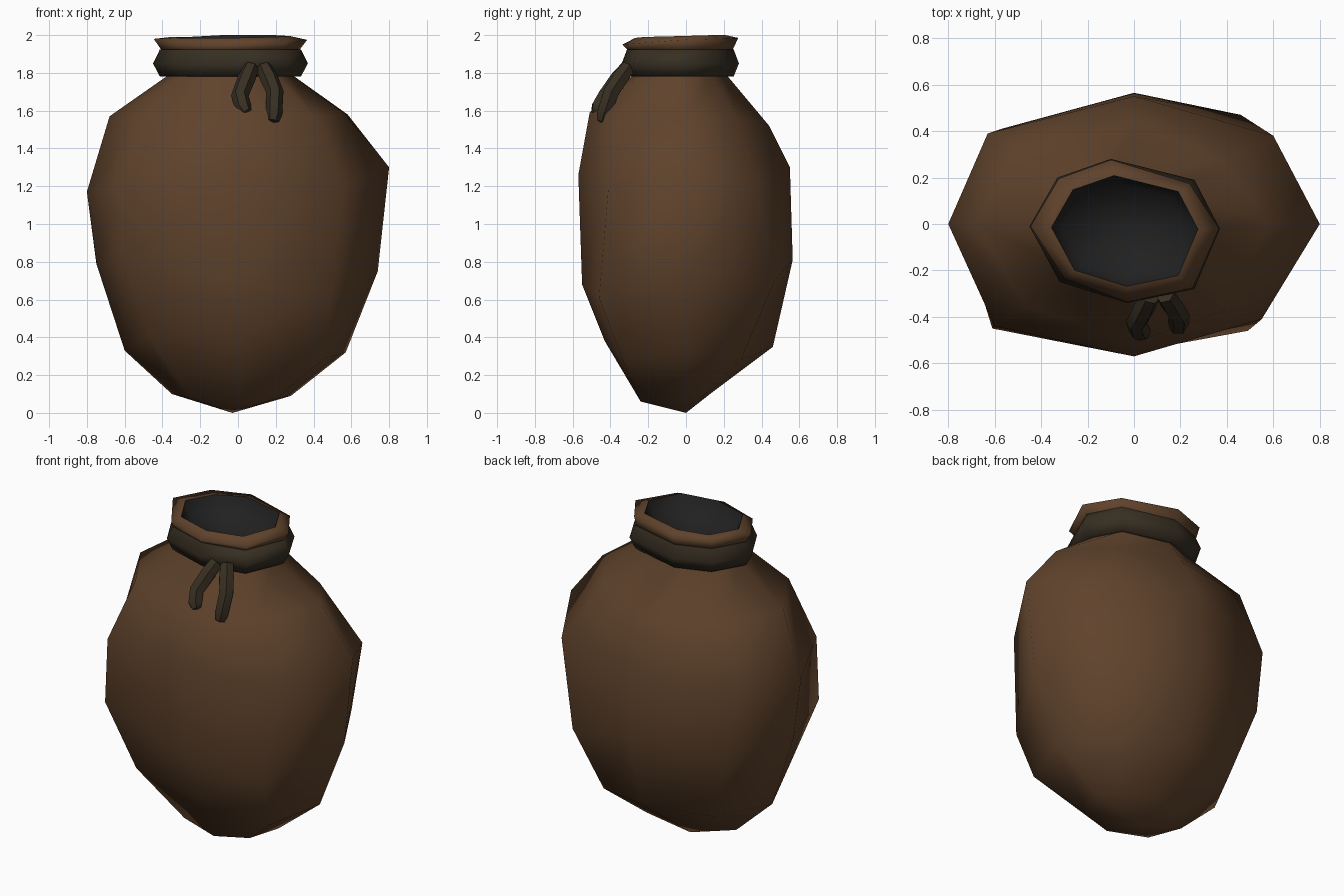
import bpy, math
from mathutils import Vector

if "Cube" in bpy.data.objects:
    bpy.data.objects.remove(bpy.data.objects["Cube"])

def material(name, rgb):
    m = bpy.data.materials.new(name)
    m.diffuse_color = (*rgb, 1)
    m.use_nodes = True
    m.node_tree.nodes["Principled BSDF"].inputs["Base Color"].default_value = m.diffuse_color
    return m

BROWN = material("brown leather", (0.116, 0.056, 0.025))
STRAP = material("dark strap", (0.038, 0.028, 0.016))
INSIDE = material("black inside", (0.015, 0.015, 0.015))

def loft(name, rings, mat, start=None, end=None, closed=False, angle=180):
    """Skin a list of equal rings, closing the ends with a point where given."""
    n = len(rings[0])
    verts = [v for r in rings for v in r]
    count = len(rings)
    faces = []
    for i in range(count if closed else count - 1):
        a, b = i * n, ((i + 1) % count) * n
        for k in range(n):
            j = (k + 1) % n
            faces.append((a + k, a + j, b + j, b + k))
    if start is not None:
        verts.append(start)
        faces += [(len(verts) - 1, (k + 1) % n, k) for k in range(n)]
    if end is not None:
        verts.append(end)
        o = (count - 1) * n
        faces += [(o + k, o + (k + 1) % n, len(verts) - 1) for k in range(n)]
    me = bpy.data.meshes.new(name)
    me.from_pydata([tuple(v) for v in verts], [], faces)
    me.materials.append(mat)
    ob = bpy.data.objects.new(name, me)
    bpy.context.collection.objects.link(ob)
    bpy.ops.object.select_all(action='DESELECT')
    ob.select_set(True)
    bpy.context.view_layer.objects.active = ob
    if angle >= 180:
        bpy.ops.object.shade_smooth()
    else:
        bpy.ops.object.shade_smooth_by_angle(angle=math.radians(angle))
    return ob

def lopsided_ring(right, back, left, front, corners=None):
    """Octagon from four (reach, height) pairs and four corner points
    (right-back, back-left, left-front, front-right)."""
    sides = [(right[0], 0, right[1]), (0, back[0], back[1]),
             (left[0], 0, left[1]), (0, front[0], front[1])]
    ring = []
    for i in range(4):
        a, b = Vector(sides[i]), Vector(sides[(i + 1) % 4])
        mid = (a + b) * 0.72
        mid.z = (a.z + b.z) / 2
        ring += [a, Vector(corners[i]) if corners else mid]
    return ring

# Outline of the mouth, reused at different scales for the neck, band and rim
MOUTH = [(0.37, -0.02), (0.26, 0.19), (-0.10, 0.28), (-0.33, 0.20),
         (-0.45, -0.01), (-0.32, -0.25), (-0.03, -0.34), (0.26, -0.28)]
CX, CY = -0.04, -0.03

def mouth_ring(scale, z):
    zs = z if isinstance(z, (list, tuple)) else [z] * 8
    ss = scale if isinstance(scale, (list, tuple)) else [scale] * 8
    return [Vector((CX + (x - CX) * s, CY + (y - CY) * s, h))
            for (x, y), s, h in zip(MOUTH, ss, zs)]

# Sack body, uneven like stretched leather
body = [
    lopsided_ring((0.28, 0.09), (0.14, 0.11), (-0.35, 0.10), (-0.24, 0.06)),
    lopsided_ring((0.57, 0.32), (0.46, 0.35), (-0.60, 0.33), (-0.43, 0.38),
                  [(0.37, 0.29, 0.28), (-0.43, 0.33, 0.33),
                   (-0.47, -0.34, 0.40), (0.46, -0.34, 0.29)]),
    lopsided_ring((0.74, 0.75), (0.565, 0.81), (-0.75, 0.79), (-0.55, 0.68),
                  [(0.46, 0.47, 0.70), (-0.57, 0.41, 0.77),
                   (-0.61, -0.45, 0.82), (0.49, -0.46, 0.61)]),
    lopsided_ring((0.80, 1.30), (0.55, 1.30), (-0.80, 1.17), (-0.57, 1.26),
                  [(0.60, 0.38, 1.20), (-0.63, 0.39, 1.19),
                   (-0.60, -0.44, 1.215), (0.55, -0.41, 1.20)]),
    lopsided_ring((0.58, 1.58), (0.44, 1.52), (-0.68, 1.57), (-0.51, 1.59),
                  [(0.38, 0.27, 1.56), (-0.51, 0.33, 1.55),
                   (-0.47, -0.35, 1.58), (0.40, -0.37, 1.57)]),
    mouth_ring(0.76, 1.80),
    mouth_ring(0.76, 1.88),
]
loft("sack_body", body, BROWN, start=Vector((-0.03, 0, 0)))

# Flared rim above the band
rim_z = [1.975, 1.98, 1.985, 1.985, 1.98, 1.955, 1.95, 1.955]
top_z = [1.995, 2.0, 2.0, 1.99, 1.99, 1.985, 1.985, 1.99]
rim_s = [0.99, 0.93, 0.99, 0.98, 0.99, 0.93, 0.99, 0.98]
loft("sack_rim", [mouth_ring(0.76, 1.88), mouth_ring(0.89, 1.92),
                  mouth_ring(rim_s, rim_z), mouth_ring(0.77, top_z)], BROWN)

# Dark hollow inside the mouth
loft("sack_inside", [mouth_ring(0.77, top_z), mouth_ring(0.66, 1.90)],
     INSIDE, end=Vector((CX, CY, 1.84)))

# Band tied around the neck
loft("neck_band", [mouth_ring(0.74, 1.785), mouth_ring(0.91, 1.78),
                   mouth_ring(1.0, 1.85), mouth_ring(0.91, 1.925),
                   mouth_ring(0.74, 1.915)], STRAP, closed=True, angle=75)

# Two hanging strap ends
def strap_end(name, path, radii, sides=6):
    pts = [Vector(p) for p in path]
    rings = []
    for i, p in enumerate(pts):
        d = (pts[min(i + 1, len(pts) - 1)] - pts[max(i - 1, 0)]).normalized()
        u = Vector((1, 0, 0))
        u = (u - d * u.dot(d)).normalized()
        v = d.cross(u)
        rings.append([p + (u * math.cos(t) + v * math.sin(t)) * radii[i]
                      for t in (2 * math.pi * k / sides for k in range(sides))])
    d = (pts[-1] - pts[-2]).normalized()
    loft(name, rings, STRAP, start=pts[0], end=pts[-1] + d * 0.01, angle=50)

strap_end("strap_end_left",
          [(0.07, -0.31, 1.83), (0.045, -0.36, 1.77), (0.01, -0.425, 1.68),
           (0.025, -0.46, 1.62), (0.045, -0.475, 1.59)],
          [0.042, 0.048, 0.046, 0.045, 0.03])
strap_end("strap_end_right",
          [(0.135, -0.305, 1.83), (0.165, -0.35, 1.77), (0.195, -0.395, 1.70),
           (0.19, -0.435, 1.58), (0.185, -0.445, 1.545)],
          [0.042, 0.048, 0.046, 0.044, 0.032])
